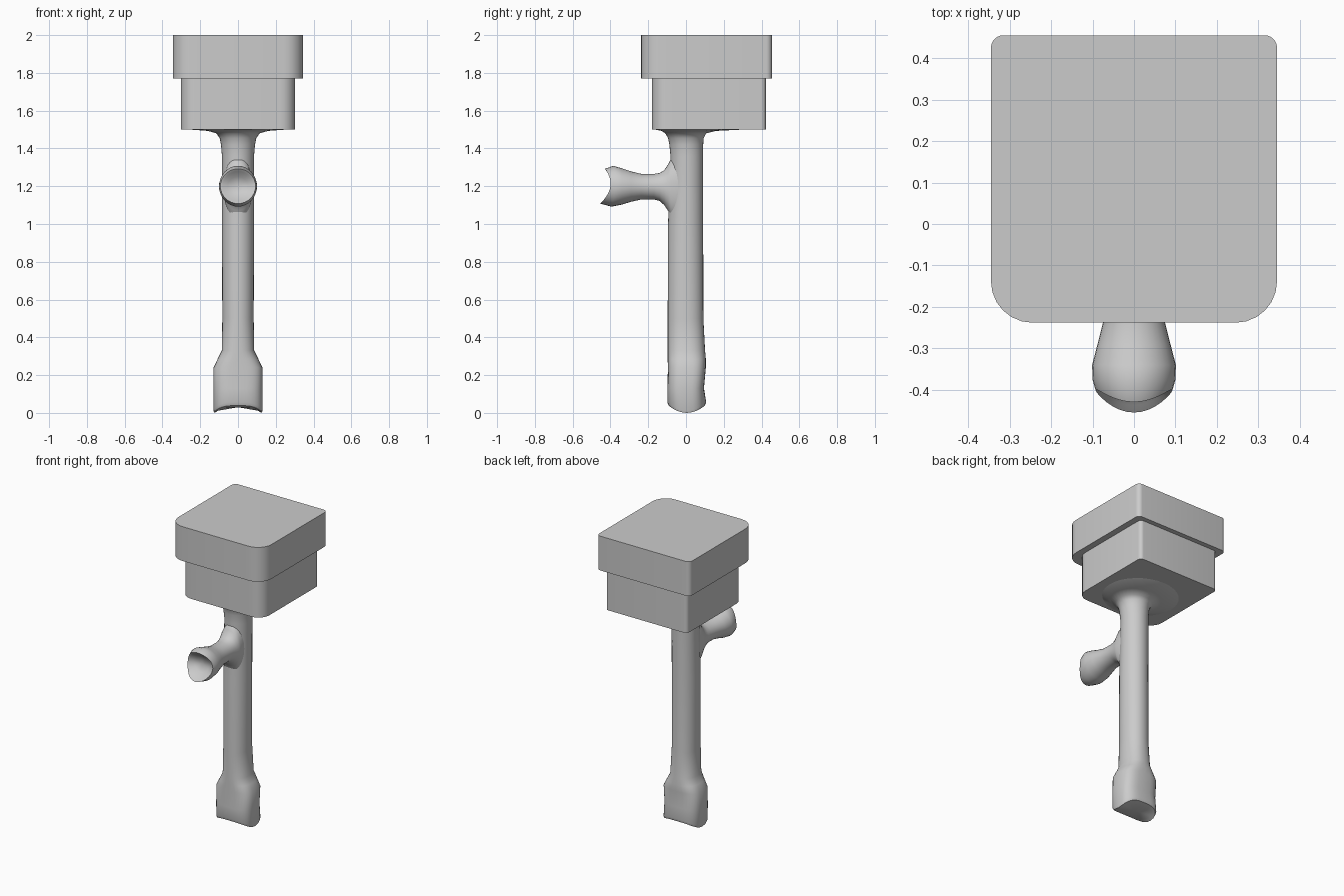
import bpy
from math import sin, cos, pi, radians

if "Cube" in bpy.data.objects:
    bpy.data.objects.remove(bpy.data.objects["Cube"])

N = 32


def make(name, verts, faces, angle):
    me = bpy.data.meshes.new(name)
    me.from_pydata(verts, [], faces)
    ob = bpy.data.objects.new(name, me)
    bpy.context.collection.objects.link(ob)
    bpy.ops.object.select_all(action='DESELECT')
    ob.select_set(True)
    bpy.context.view_layer.objects.active = ob
    bpy.ops.object.mode_set(mode='EDIT')
    bpy.ops.mesh.select_all(action='SELECT')
    bpy.ops.mesh.normals_make_consistent(inside=False)
    bpy.ops.object.mode_set(mode='OBJECT')
    bpy.ops.object.shade_smooth_by_angle(angle=radians(angle))
    return ob


def loft(name, rings, start, end, angle=40):
    """Skin a list of rings; start and end are cap centres, None for a flat cap."""
    n = len(rings[0])
    verts = [p for r in rings for p in r]
    faces = [(k * n + i, k * n + (i + 1) % n, (k + 1) * n + (i + 1) % n, (k + 1) * n + i)
             for k in range(len(rings) - 1) for i in range(n)]
    for centre, base in ((start, 0), (end, (len(rings) - 1) * n)):
        if centre is None:
            faces.append(tuple(range(base, base + n)))
        else:
            verts.append(centre)
            faces += [(base + i, base + (i + 1) % n, len(verts) - 1) for i in range(n)]
    return make(name, verts, faces, angle)


def oval(i, ra, rb, e=2.0):
    """Superellipse point i of N."""
    c, s = cos(2 * pi * i / N), sin(2 * pi * i / N)
    f = lambda v, r: r * abs(v) ** (2 / e) * (1 if v >= 0 else -1)
    return f(c, ra), f(s, rb)


def rounded_block(name, hx, y0, y1, z0, z1, r_front, r_back):
    corners = [(hx - r_back, y1 - r_back, r_back, 0), (-hx + r_back, y1 - r_back, r_back, 1),
               (-hx + r_front, y0 + r_front, r_front, 2), (hx - r_front, y0 + r_front, r_front, 3)]
    outline = [(cx + r * cos((q + k / 6) * pi / 2), cy + r * sin((q + k / 6) * pi / 2))
               for cx, cy, r, q in corners for k in range(7)]
    loft(name, [[(x, y, z) for x, y in outline] for z in (z0, z1)], None, None)


# Stepped head
rounded_block("head_cap", 0.345, -0.238, 0.455, 1.77, 2.0, 0.10, 0.03)
rounded_block("head_base", 0.303, -0.18, 0.423, 1.5, 1.775, 0.08, 0.025)

# Stem: z, half width, front y, back y, squareness
sections = [(0.13, 0.13, -0.098, 0.095, 3), (0.24, 0.13, -0.096, 0.105, 3),
            (0.285, 0.108, -0.097, 0.105, 2.6), (0.33, 0.086, -0.097, 0.101, 2.3),
            (0.50, 0.083, -0.097, 0.092, 2.1), (1.00, 0.085, -0.095, 0.091, 2),
            (1.36, 0.085, -0.082, 0.09, 2), (1.42, 0.090, -0.088, 0.091, 2),
            (1.455, 0.097, -0.095, 0.094, 2), (1.48, 0.115, -0.11, 0.107, 2),
            (1.493, 0.16, -0.13, 0.16, 2), (1.499, 0.24, -0.16, 0.28, 2),
            (1.505, 0.25, -0.16, 0.29, 2)]
rings = []
# Wavy foot edge
for scale, lift in ((0.6, 0.012), (0.93, 0.0), (1.0, 0.012)):
    ring = []
    for i in range(N):
        x, y = oval(i, 0.13 * (0.5 + scale / 2), 0.103 * scale, 3)
        ring.append((x, y + 0.004, lift + 0.045 * min(1, abs(y) / 0.103) ** 2))
    rings.append(ring)
for z, hw, yf, yb, e in sections:
    pts = [oval(i, hw, (yb - yf) / 2, e) for i in range(N)]
    rings.append([(x, y + (yf + yb) / 2, z) for x, y in pts])
loft("stem", rings, (0, 0, 0.03), None, 50)

# Side branch: y, half width, bottom z, top z, end wave
branch = [(-0.04, 0.075, 1.00, 1.38, 0), (-0.08, 0.078, 1.035, 1.345, 0),
          (-0.095, 0.076, 1.07, 1.315, 0), (-0.115, 0.073, 1.10, 1.285, 0),
          (-0.14, 0.071, 1.122, 1.27, 0), (-0.17, 0.070, 1.13, 1.265, 0),
          (-0.235, 0.074, 1.13, 1.265, 0), (-0.29, 0.088, 1.118, 1.278, 0),
          (-0.34, 0.101, 1.103, 1.295, 0), (-0.375, 0.100, 1.092, 1.308, 0.015),
          (-0.40, 0.093, 1.108, 1.292, 0.042), (-0.398, 0.082, 1.122, 1.278, 0.03),
          (-0.382, 0.055, 1.15, 1.25, 0.01)]
rings = []
for y, hw, zb, zt, wave in branch:
    ring = []
    for i in range(N):
        s = sin(2 * pi * i / N)
        x, z = oval(i, hw, (zt - zb) / 2)
        ring.append((x, y - wave * s * s + 0.3 * wave * s, z + (zb + zt) / 2))
    rings.append(ring)
loft("branch", rings, None, (0, -0.375, 1.2), 50)
